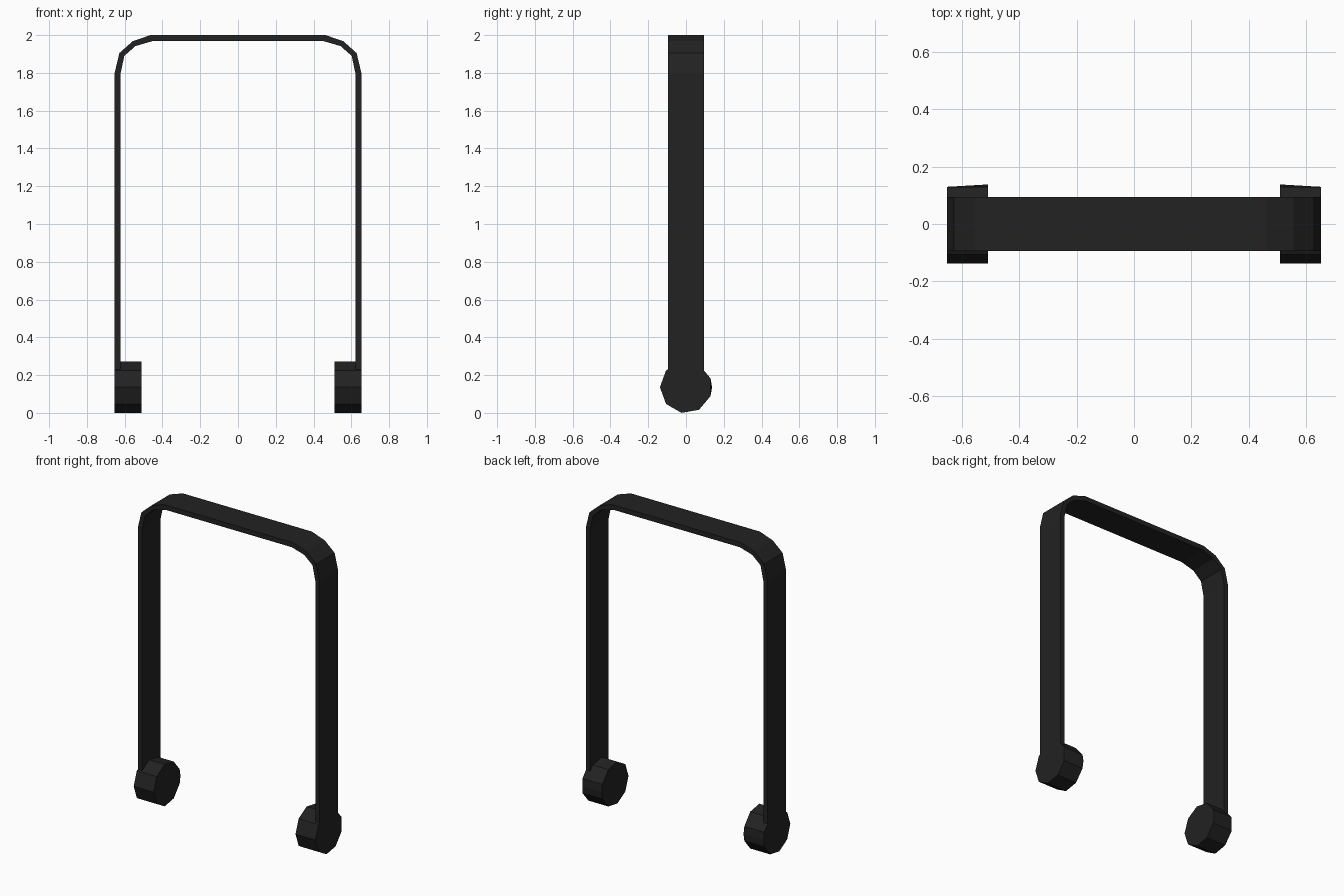
import bpy, bmesh
from math import cos, sin, radians

if "Cube" in bpy.data.objects:
    bpy.data.objects.remove(bpy.data.objects["Cube"])

black = bpy.data.materials.new("matte_black")
black.use_nodes = True
colour = (0.016, 0.016, 0.016, 1)
black.diffuse_color = colour
black.node_tree.nodes["Principled BSDF"].inputs["Base Color"].default_value = colour


def loft(name, rings):
    """Skin a row of matching rings and cap both ends."""
    bm = bmesh.new()
    loops = [[bm.verts.new(p) for p in ring] for ring in rings]
    n = len(loops[0])
    for a, b in zip(loops, loops[1:]):
        for i in range(n):
            j = (i + 1) % n
            bm.faces.new((a[i], a[j], b[j], b[i]))
    bm.faces.new(loops[0])
    bm.faces.new(loops[-1])
    bmesh.ops.recalc_face_normals(bm, faces=bm.faces)
    mesh = bpy.data.meshes.new(name)
    bm.to_mesh(mesh)
    bm.free()
    mesh.materials.append(black)
    obj = bpy.data.objects.new(name, mesh)
    bpy.context.collection.objects.link(obj)
    return obj


# Headband: flat strap bent into an arch, (outer x, z, inner x, z) up one side
HALF_WIDTH = 0.095
side = [
    (0.653, 0.22, 0.622, 0.22),
    (0.653, 1.80, 0.622, 1.795),
    (0.628, 1.905, 0.602, 1.89),
    (0.557, 1.968, 0.543, 1.942),
    (0.463, 2.0, 0.453, 1.968),
]
arch = side + [(-ox, oz, -ix, iz) for ox, oz, ix, iz in reversed(side)]
w = HALF_WIDTH
loft("headband", [[(ox, -w, oz), (ox, w, oz), (ix, w, iz), (ix, -w, iz)]
                  for ox, oz, ix, iz in arch])

# Ear pads: nine-sided discs, with the back edge bulging at the inner end
RADIUS, CENTRE = 0.138, 0.136


def pad_ring(x, back):
    angles = [20 + 40 * k for k in range(9)]
    ring = [(x, RADIUS * cos(radians(a)), CENTRE + RADIUS * sin(radians(a)))
            for a in angles]
    return ring + [(x, back, CENTRE)]


for name, s in (("left_ear_pad", 1), ("right_ear_pad", -1)):
    flat_back = RADIUS * cos(radians(20))
    loft(name, [pad_ring(s * 0.653, flat_back), pad_ring(s * 0.51, RADIUS)])
